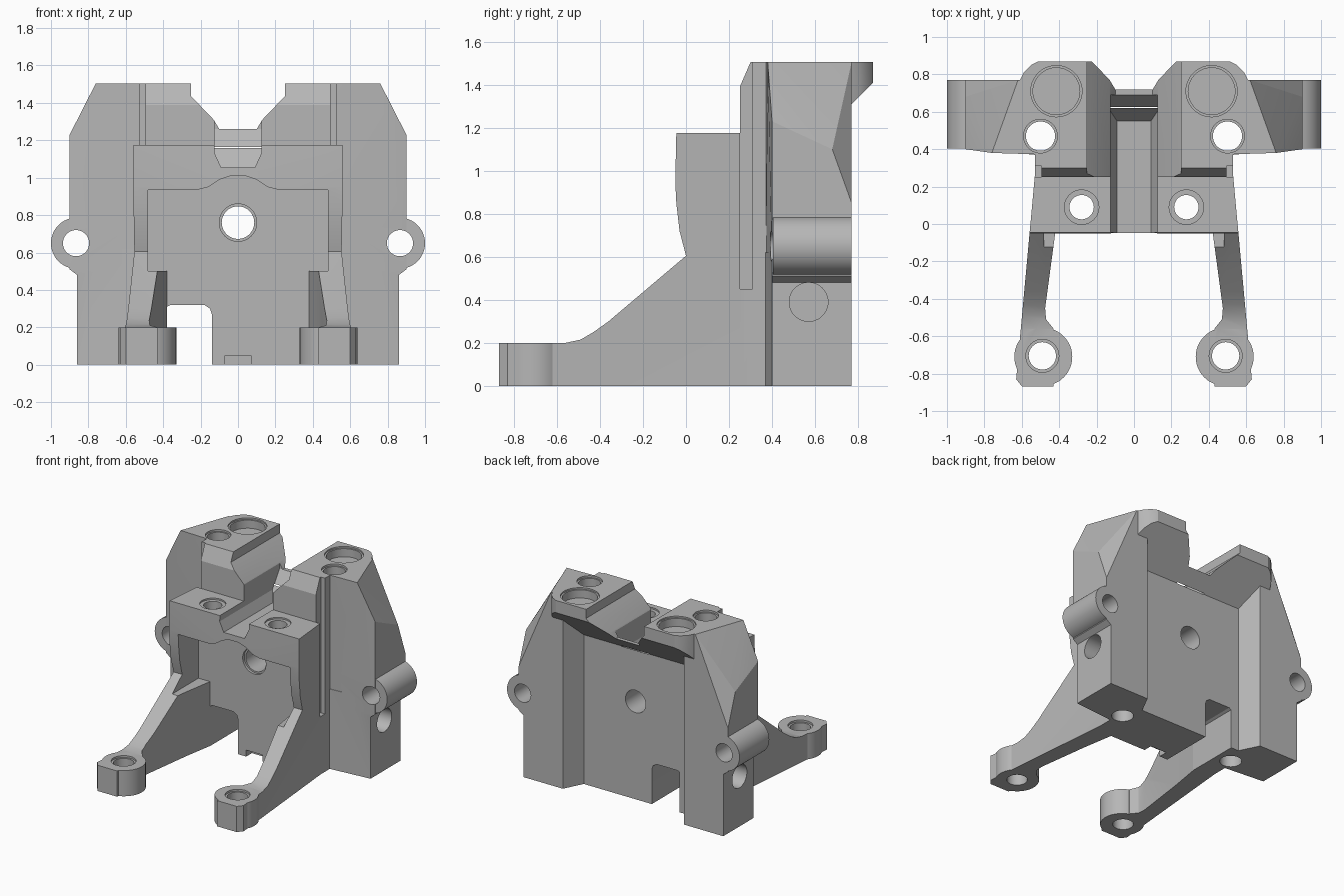
import bpy, bmesh
from math import pi, cos, sin

cube = bpy.data.objects.get("Cube")
if cube:
    bpy.data.objects.remove(cube, do_unlink=True)

grey = bpy.data.materials.new("machined grey")
grey.use_nodes = True
grey.diffuse_color = (0.47, 0.47, 0.47, 1)
grey.node_tree.nodes["Principled BSDF"].inputs["Base Color"].default_value = (0.47, 0.47, 0.47, 1)


def finish(name, bm):
    bmesh.ops.recalc_face_normals(bm, faces=bm.faces)
    mesh = bpy.data.meshes.new(name)
    bm.to_mesh(mesh)
    bm.free()
    mesh.materials.append(grey)
    ob = bpy.data.objects.new(name, mesh)
    bpy.context.scene.collection.objects.link(ob)
    return ob


def prism(name, pts, axis, a, b):
    """Extrude a 2D outline along an axis from a to b."""
    place = {"x": lambda p, t: (t, p[0], p[1]),
             "y": lambda p, t: (p[0], t, p[1]),
             "z": lambda p, t: (p[0], p[1], t)}[axis]
    bm = bmesh.new()
    low = [bm.verts.new(place(p, a)) for p in pts]
    top = [bm.verts.new(place(p, b)) for p in pts]
    bm.faces.new(low)
    bm.faces.new(top)
    for i in range(len(pts)):
        j = (i + 1) % len(pts)
        bm.faces.new((low[i], low[j], top[j], top[i]))
    return finish(name, bm)


def rod(name, c, r, axis, a, b):
    n = 48
    pts = [(c[0] + r * cos(2 * pi * i / n), c[1] + r * sin(2 * pi * i / n)) for i in range(n)]
    return prism(name, pts, axis, a, b)


def hull(name, pts):
    bm = bmesh.new()
    for p in pts:
        bm.verts.new(p)
    res = bmesh.ops.convex_hull(bm, input=bm.verts)
    loose = [v for v in bm.verts if not v.link_faces]
    bmesh.ops.delete(bm, geom=loose, context="VERTS")
    return finish(name, bm)


def mirrored(half):
    """Close a right-hand outline with its mirror image."""
    return half + [(-x, y) for x, y in reversed(half)]


def combine(target, tool, operation):
    mod = target.modifiers.new("join", "BOOLEAN")
    mod.operation = operation
    mod.solver = "EXACT"
    mod.object = tool
    bpy.context.view_layer.objects.active = target
    bpy.ops.object.modifier_apply(modifier=mod.name)
    bpy.data.objects.remove(tool, do_unlink=True)


def add(target, tool):
    combine(target, tool, "UNION")


def cut(target, tool):
    combine(target, tool, "DIFFERENCE")


# Central wall with the chamfered upper front edge
body = prism("bracket_body", [(0.2, 0), (0.62, 0), (0.62, 1.3), (0.6, 1.505), (0.3, 1.505),
                              (0.25, 1.39), (0.25, 1.1), (0.2, 1.1)], "x", -0.53, 0.53)

# Overhanging rear lip with rounded outer corners
lip = prism("rear_lip", [(0.4, 1.16), (0.62, 1.16), (0.87, 1.41), (0.87, 1.505), (0.4, 1.505)],
            "x", -0.7, 0.7)
lip_plan = prism("lip_plan", mirrored([(0.61, 0.39), (0.62, 0.75), (0.59, 0.81),
                                       (0.55, 0.85), (0.49, 0.88)]), "z", 1, 2)
combine(lip, lip_plan, "INTERSECT")
add(body, lip)

# Front block and leg webs share one side profile and one tapered plan
front = prism("front_block", [(0.37, 0), (0.37, 1.175), (-0.045, 1.175), (-0.05, 0.95),
                              (-0.045, 0.85), (-0.03, 0.72), (0, 0.605), (-0.36, 0.3),
                              (-0.43, 0.25), (-0.49, 0.215), (-0.56, 0.2), (-0.87, 0.2),
                              (-0.87, 0)], "x", -0.8, 0.8)
plan = prism("front_plan", mirrored([(0.53, 0.38), (0.53, 0.26), (0.63, -0.83), (0.59, -0.88)]),
             "z", -1, 2)
combine(front, plan, "INTERSECT")
cut(front, prism("leg_gap", mirrored([(0.38, 0.2), (0.42, -0.04), (0.475, -0.45), (0.47, -0.51),
                                      (0.43, -0.56), (0.43, -0.95)]), "z", -1, 0.555))
arch = [(0.48, 0.5), (0.48, 0.935), (0.22, 0.935), (0.16, 0.95), (0.1, 0.99), (0.04, 1.01)]
cut(front, prism("front_pocket", mirrored(arch), "y", -1, 0.2))
for s in (1, -1):
    add(front, rod("foot", (s * 0.485, -0.71), 0.155, "z", 0, 0.2))
add(body, front)

# Side towers and hinge lugs
for s in (1, -1):
    base = [(0.4, 0.36), (0.53, 0.37), (0.86, 0.4), (0.86, 0.77), (0.52, 0.77), (0.44, 0.61), (0.4, 0.61)]
    add(body, prism("tower_base", [(s * x, y) for x, y in base], "z", 0, 0.62))
    inner = [(0.44, 0.37), (0.44, 0.61), (0.52, 0.77)]
    crown = [(x, y, z) for x, y in inner for z in (0.48, 1.505)]
    crown += [(0.86, 0.4, 0.48), (0.86, 0.77, 0.48), (0.9, 0.4, 0.51), (0.9, 0.77, 0.51),
              (0.9, 0.77, 0.85), (0.9, 0.68, 1.1), (0.9, 0.4, 1.23),
              (0.76, 0.38, 1.505), (0.67, 0.6, 1.505), (0.62, 0.77, 1.505)]
    add(body, hull("tower_crown", [(s * x, y, z) for x, y, z in crown]))
    add(body, rod("hinge_lug", (s * 0.863, 0.65), 0.137, "y", 0.405, 0.77))

# Channel along the top
cut(body, prism("channel_flanks", mirrored([(0.25, 1.7), (0.25, 1.435), (0.13, 1.31), (0.1, 1.26)]),
                "y", -0.5, 1))
channel = prism("channel_floor", mirrored([(0.125, 1.32), (0.125, 1.13), (0.09, 1.055)]),
                "y", -0.5, 0.8)
ramp = prism("channel_ramp", [(-0.4, 1), (0.54, 1), (0.55, 1.055), (0.69, 1.26), (0.69, 1.4), (-0.4, 1.4)],
             "x", -0.5, 0.5)
combine(channel, ramp, "INTERSECT")
cut(body, channel)

# Notches along the lower edge
cut(body, prism("lower_notch", [(-0.379, -0.1), (-0.379, 0.31), (-0.36, 0.32), (-0.18, 0.32),
                                (-0.15, 0.3), (-0.14, 0.27), (-0.14, -0.1)], "y", 0.1, 0.9))
cut(body, prism("key_notch", mirrored([(0.07, -0.1), (0.07, 0.05)]), "y", 0.1, 0.27))


def bore(c, r, axis, a, b, rim, depth):
    """Bore with a wider shallow rim at end b."""
    cut(body, rod("bore", c, r, axis, a, b + 0.1))
    if rim:
        cut(body, rod("bore_rim", c, rim, axis, b - depth, b + 0.1))


# Vertical, hinge and cross bores, and the side slots
for s in (1, -1):
    bore((s * 0.49, -0.705), 0.073, "z", -0.1, 0.2, 0.088, 0.015)
    bore((s * 0.28, 0.09), 0.065, "z", 0.6, 1.175, 0.092, 0.012)
    bore((s * 0.5, 0.47), 0.078, "z", -0.1, 1.505, 0.09, 0.015)
    bore((s * 0.415, 0.71), 0.125, "z", 1.43, 1.505, 0.137, 0.012)
    bore((s * 0.866, 0.65), 0.07, "y", 0.2, 0.9, 0, 0)
    cut(body, rod("cross_bore", (0.57, 0.39), 0.09, "x", *sorted((s * 0.66, s * 0.95))))
    cut(body, prism("side_slot", [(s * 0.495, 0.25), (s * 0.495, 0.31), (s * 0.65, 0.31),
                                  (s * 0.65, 0.25)], "z", 0.45, 1.7))

# Central bore through the wall
cut(body, rod("centre_bore", (0, 0.76), 0.087, "y", 0, 0.9))
cut(body, rod("centre_rim", (0, 0.76), 0.1, "y", 0, 0.22))

# Smooth the round surfaces and keep hard edges
bpy.ops.object.select_all(action="DESELECT")
body.select_set(True)
bpy.context.view_layer.objects.active = body
bpy.ops.object.shade_smooth_by_angle(angle=pi / 9)
